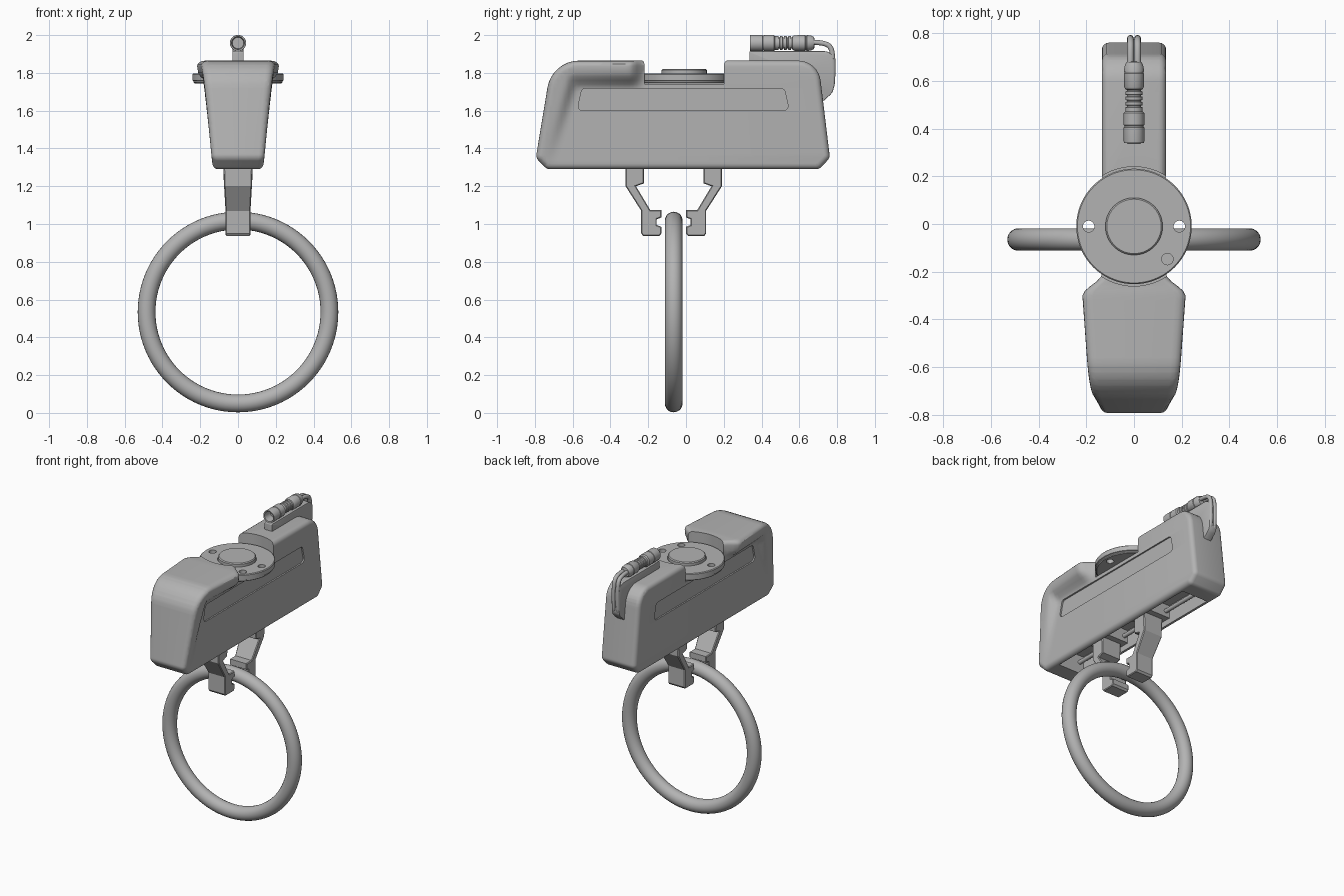
import bpy, bmesh, math
from mathutils import Vector

if "Cube" in bpy.data.objects:
    bpy.data.objects.remove(bpy.data.objects["Cube"])

grey = bpy.data.materials.new("satin_grey")
grey.diffuse_color = (0.45, 0.45, 0.45, 1)
grey.use_nodes = True
grey.node_tree.nodes["Principled BSDF"].inputs["Base Color"].default_value = grey.diffuse_color


def finish(bm, name):
    bmesh.ops.remove_doubles(bm, verts=bm.verts, dist=1e-5)
    bmesh.ops.recalc_face_normals(bm, faces=bm.faces)
    me = bpy.data.meshes.new(name)
    bm.to_mesh(me)
    bm.free()
    me.materials.append(grey)
    ob = bpy.data.objects.new(name, me)
    bpy.context.collection.objects.link(ob)
    return ob


def select(ob):
    bpy.ops.object.select_all(action='DESELECT')
    ob.select_set(True)
    bpy.context.view_layer.objects.active = ob


def smooth(ob, angle=32):
    select(ob)
    bpy.ops.object.shade_smooth_by_angle(angle=math.radians(angle))


def cut(ob, cutter):
    select(ob)
    m = ob.modifiers.new("cut", 'BOOLEAN')
    m.operation, m.object, m.solver = 'DIFFERENCE', cutter, 'EXACT'
    bpy.ops.object.modifier_apply(modifier=m.name)
    bpy.data.objects.remove(cutter)


def rounded(points, seg=8):
    """Polygon of (y, z, radius) with its corners rounded."""
    out = []
    for i, (y, z, r) in enumerate(points):
        p = Vector((y, z))
        if r == 0:
            out.append(p)
            continue
        a = (Vector(points[i - 1][:2]) - p).normalized()
        b = (Vector(points[(i + 1) % len(points)][:2]) - p).normalized()
        half = a.angle(b) / 2
        c = p + (a + b).normalized() * r / math.sin(half)
        s = p + a * r / math.tan(half) - c
        e = p + b * r / math.tan(half) - c
        turn = s.angle(e)
        for k in range(seg + 1):
            t = k / seg
            v = s * math.sin((1 - t) * turn) + e * math.sin(t * turn)
            out.append(c + v / math.sin(turn))
    return out


def prism(profile, x0, x1, bevel=0, seg=3):
    """Extrude a (y, z) profile along x and round its side rims."""
    bm = bmesh.new()
    f = bm.faces.new([bm.verts.new((x0, p[0], p[1])) for p in profile])
    new = bmesh.ops.extrude_face_region(bm, geom=[f])['geom']
    bmesh.ops.translate(bm, vec=(x1 - x0, 0, 0),
                        verts=[v for v in new if isinstance(v, bmesh.types.BMVert)])
    bmesh.ops.recalc_face_normals(bm, faces=bm.faces)
    if bevel:
        rims = [e for e in bm.edges if abs(e.verts[0].co.x - e.verts[1].co.x) < 1e-6]
        bmesh.ops.bevel(bm, geom=rims, offset=bevel, segments=seg, profile=0.5,
                        affect='EDGES', clamp_overlap=True)
    return bm


def lathe(name, profile, place, n=64):
    """Turn a (radius, height) profile; place maps it into the scene."""
    bm = bmesh.new()
    rings = [[bm.verts.new(place(r * math.cos(2 * math.pi * k / n),
                                 r * math.sin(2 * math.pi * k / n), h))
              for k in range(n)] for r, h in profile]
    for a, b in zip(rings, rings[1:]):
        for k in range(n):
            bm.faces.new((a[k], a[(k + 1) % n], b[(k + 1) % n], b[k]))
    bm.faces.new(rings[0])
    bm.faces.new(rings[-1])
    return finish(bm, name)


def upright(cx, cy):
    return lambda a, b, h: (cx + a, cy + b, h)


def box(name, x0, x1, y0, y1, z0, z1):
    return finish(prism([(y0, z0), (y1, z0), (y1, z1), (y0, z1)], x0, x1), name)


def step(a, b, v):
    t = min(1, max(0, (v - a) / (b - a)))
    return t * t * (3 - 2 * t)


# Housing: rounded side profile, gridded, then flared sideways at the front hood
CORE = 0.135
bm = prism(rounded([(-0.735, 1.29, 0.04), (-0.795, 1.35, 0.04), (-0.71, 1.865, 0.17),
                    (0.70, 1.865, 0.12), (0.762, 1.35, 0.04), (0.705, 1.29, 0.04)]),
           -CORE, CORE, 0.03, 4)
planes = [((0, -0.78 + 0.02 * i, 0), (0, 1, 0)) for i in range(30)]
planes += [((0, 0, 1.32 + 0.02 * i), (0, 0, 1)) for i in range(27)]
for co, no in planes:
    bmesh.ops.bisect_plane(bm, geom=bm.verts[:] + bm.edges[:] + bm.faces[:],
                           plane_co=co, plane_no=no)
for v in bm.verts:
    y, z = v.co.y, v.co.z
    diagonal = -0.58 - 0.3 * (1.7 - z)
    s = max(step(1.71, 1.80, z), step(diagonal, diagonal - 0.07, y))
    s *= step(-0.21, -0.30, y)
    taper = 1 - 0.4 * min(1, max(0, (-0.3 - y) / 0.45))
    v.co.x *= 1 + s * 0.085 / CORE * max(0, (z - 1.3) / 0.56) * taper
housing = finish(bm, "housing")

# Round seat for the flange, open underside and recessed side panels
cut(housing, lathe("seat_cutter", [(0.25, 1.742), (0.25, 2.0)], upright(0, -0.01)))
cut(housing, box("cavity_cutter", -0.1, 0.1, -0.62, 0.6, 1.2, 1.42))
panel = rounded([(-0.577, 1.6, 0.025), (0.547, 1.6, 0.025),
                 (0.52, 1.718, 0.025), (-0.55, 1.718, 0.025)], 5)
for s in (-1, 1):
    cut(housing, finish(prism(panel, s * (CORE - 0.01), s * 0.3), "panel_cutter"))
smooth(housing)

# Mounting flange with raised centre and bolt holes
flange = lathe("flange", [(0.23, 1.745), (0.236, 1.75), (0.236, 1.757), (0.242, 1.76),
                          (0.242, 1.792), (0.237, 1.797), (0.124, 1.797), (0.124, 1.792),
                          (0.12, 1.792), (0.12, 1.814), (0.114, 1.82)], upright(0, -0.01), 72)
for x, y, z0 in ((-0.19, -0.01, 1.7), (0.19, -0.01, 1.7), (0.14, -0.147, 1.775)):
    cut(flange, lathe("hole_cutter", [(0.024, z0), (0.024, 1.9)], upright(x, y), 24))
smooth(flange)

# Gripping fingers, mirrored about the ring plane
MID = -0.065
finger = [(0.255, 1.40), (0.255, 1.20), (0.172, 1.07), (0.172, 0.95), (0.162, 0.937),
          (0.075, 0.937), (0.065, 0.95), (0.065, 0.985), (0.09, 0.995), (0.09, 1.025),
          (0.065, 1.035), (0.065, 1.075), (0.125, 1.075), (0.20, 1.20), (0.157, 1.215),
          (0.157, 1.40)]
for s, name in ((-1, "front_finger"), (1, "rear_finger")):
    bm = prism([(MID + s * d, z) for d, z in finger], -0.066, 0.066, 0.005, 1)
    for v in bm.verts:
        v.co.x *= 1 + 0.2 * step(1.08, 1.3, v.co.z)
    smooth(finish(bm, name), 25)
    c = MID + s * 0.206
    box(name + "_carriage", -0.1, 0.1, c - 0.09, c + 0.09, 1.33, 1.43)

# Guide rails inside the underside
for s in (-1, 1):
    rail = lathe("guide_rail", [(0.014, -0.63), (0.014, 0.61)],
                 lambda a, b, h: (s * 0.07 + a, h, 1.37 + b), 16)
    smooth(rail)

# Held ring
bm = bmesh.new()
N, M = 96, 20
loops = []
for i in range(N):
    a = 2 * math.pi * i / N
    row = []
    for j in range(M):
        b = 2 * math.pi * j / M
        r = 0.484 + 0.047 * math.cos(b)
        row.append(bm.verts.new((r * math.cos(a), MID + 0.047 * math.sin(b),
                                 0.534 + r * math.sin(a))))
    loops.append(row)
for i in range(N):
    p, q = loops[i], loops[(i + 1) % N]
    for j in range(M):
        bm.faces.new((p[j], q[j], q[(j + 1) % M], p[(j + 1) % M]))
smooth(finish(bm, "ring"), 60)

# Cable bracket over the rear top edge
bracket = rounded([(0.335, 1.85, 0), (0.335, 1.915, 0.008), (0.782, 1.915, 0.05),
                   (0.782, 1.70, 0.06), (0.715, 1.64, 0), (0.64, 1.78, 0)])
smooth(finish(prism(bracket, -0.03, 0.03, 0.005, 2), "cable_bracket"))

# Plug: stepped and ribbed turned body lying along y
plug = [(0.03, 0.40), (0.034, 0.342), (0.042, 0.34), (0.043, 0.345), (0.043, 0.405),
        (0.040, 0.407), (0.040, 0.412), (0.043, 0.414), (0.043, 0.465), (0.036, 0.472)]
for i in range(4):
    y = 0.476 + i * 0.022
    plug += [(0.036, y), (0.036, y + 0.013), (0.030, y + 0.015), (0.030, y + 0.020)]
plug += [(0.036, 0.565), (0.041, 0.575), (0.042, 0.63), (0.039, 0.632), (0.039, 0.638),
         (0.042, 0.64), (0.040, 0.66), (0.032, 0.678), (0.02, 0.68)]
smooth(lathe("plug", plug, lambda a, b, h: (a, h, 1.958 + b), 32))

# Twin cables looping from the plug down the back
for x in (-0.015, 0.015):
    cu = bpy.data.curves.new("cable", 'CURVE')
    cu.dimensions, cu.bevel_depth, cu.bevel_resolution = '3D', 0.014, 3
    cu.use_fill_caps = True
    sp = cu.splines.new('NURBS')
    path = [(0.66, 1.962), (0.71, 1.962), (0.765, 1.945), (0.778, 1.89),
            (0.778, 1.78), (0.77, 1.70), (0.71, 1.66)]
    sp.points.add(len(path) - 1)
    for p, (y, z) in zip(sp.points, path):
        p.co = (x, y, z, 1)
    sp.use_endpoint_u, sp.order_u, sp.resolution_u = True, 3, 6
    cu.materials.append(grey)
    ob = bpy.data.objects.new("cable", cu)
    bpy.context.collection.objects.link(ob)
    select(ob)
    bpy.ops.object.convert(target='MESH')
    smooth(bpy.context.view_layer.objects.active, 60)
